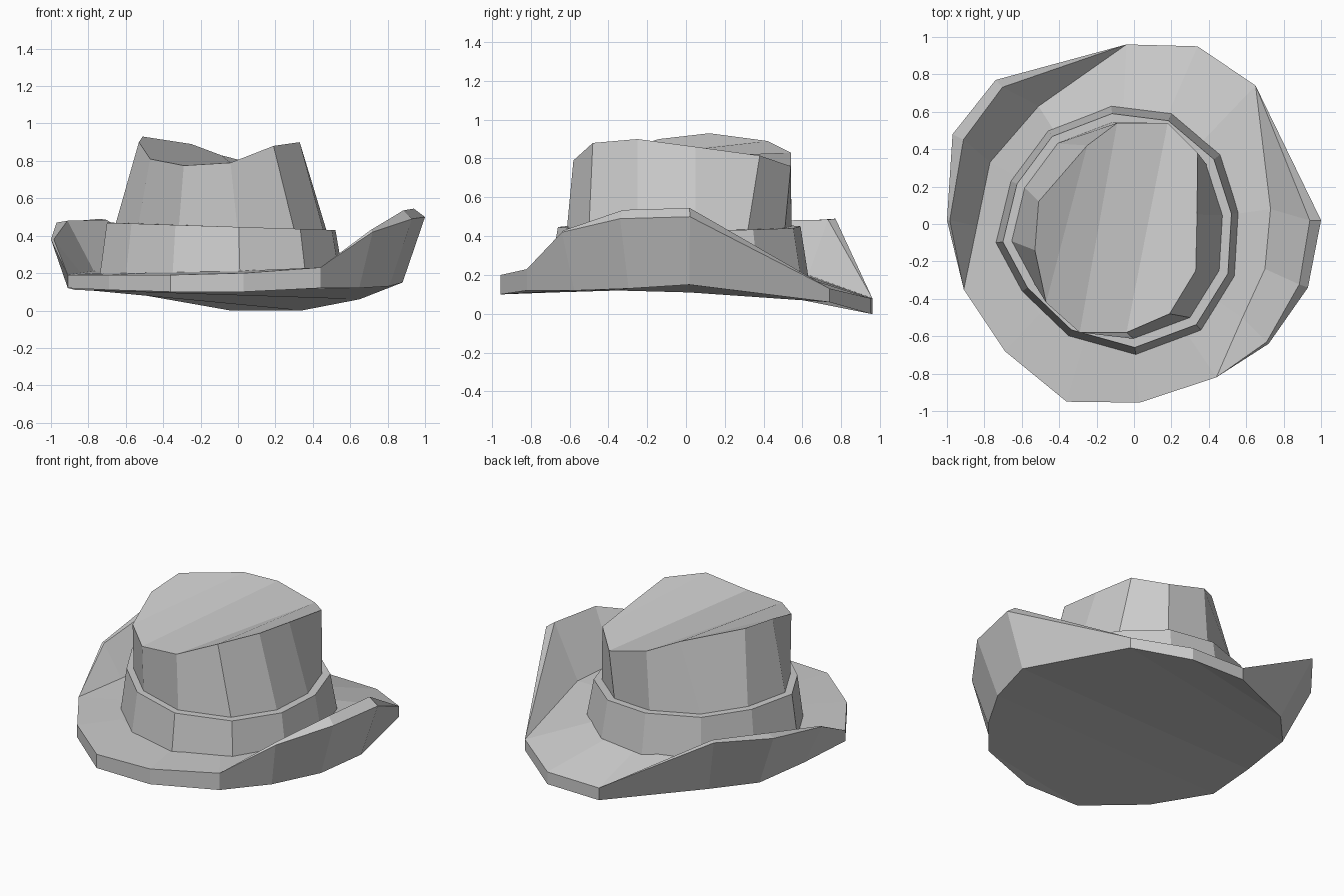
import bpy, bmesh, math
from mathutils import Vector

if "Cube" in bpy.data.objects:
    bpy.data.objects.remove(bpy.data.objects["Cube"])

CX, CY = -0.09, -0.035          # centre of the crown in plan


def loft(name, rings, first_cap, last_cap):
    """Join rings of equal count; caps are strips pairing vertex i with s - i."""
    bm = bmesh.new()
    vs = [[bm.verts.new(p) for p in r] for r in rings]
    n = len(rings[0])
    for a, b in zip(vs, vs[1:]):
        for i in range(n):
            j = (i + 1) % n
            bm.faces.new((a[i], a[j], b[j], b[i]))
    for ring, (start, s) in ((vs[0], first_cap), (vs[-1], last_cap)):
        for k in range(n // 2):
            i = start + k
            idx = [i % n, (i + 1) % n, (s - i - 1) % n, (s - i) % n]
            idx = list(dict.fromkeys(idx))
            if len(idx) > 2:
                f = [ring[q] for q in idx]
                if bm.faces.get(f) is None:
                    bm.faces.new(f)
    bmesh.ops.remove_doubles(bm, verts=bm.verts, dist=0.0005)
    bmesh.ops.recalc_face_normals(bm, faces=bm.faces)
    me = bpy.data.meshes.new(name)
    bm.to_mesh(me)
    bm.free()
    ob = bpy.data.objects.new(name, me)
    bpy.context.collection.objects.link(ob)
    return ob


def inset(ring, s, zfun):
    return [(CX + (x - CX) * s, CY + (y - CY) * s, zfun(x)) for x, y in ring]


# Brim outline, clockwise from the left: x, y, upper z, lower z
edge = [(-1, .02, .38, .11), (-.97, .48, .47, .11), (-.74, .77, .49, .10),
        (-.04, .96, .08, 0), (.34, .95, .08, 0), (.65, .74, .13, .06),
        (1, .02, .50, .15), (.93, -.34, .49, .13), (.72, -.64, .42, .12),
        (.44, -.82, .23, .12), (.03, -.955, .20, .10), (-.36, -.95, .19, .10),
        (-.69, -.68, .19, .11), (-.91, -.35, .19, .12)]
# Curled-up corners: index -> fold x, fold y, fold z, underside scale, rim scale, rim rise
curl = {0: (-.84, -.01, .20, .87, .985, 0), 1: (-.77, .33, .21, .84, .94, .01),
        2: (-.51, .63, .20, .82, .95, -.005), 6: (.73, .08, .24, .88, .94, .045),
        7: (.70, -.24, .24, .87, .95, .045), 8: (.58, -.50, .23, .90, .985, .01)}

under, outer, rim, fold, seat = [], [], [], [], []
for i, (x, y, zt, zb) in enumerate(edge):
    fx, fy, fz, us, rs, rise = curl.get(i, (x, y, zt, 1, 1, 0))
    under.append((x * us, y * us, zb))
    outer.append((x, y, zt))
    rim.append((x * rs, y * rs, zt + rise))
    fold.append((fx, fy, fz))
    d = Vector((fx - CX, fy - CY)).normalized() * 0.61
    seat.append((CX + d.x, CY + d.y, .21 + .02 * d.x))
loft("brim", [under, outer, rim, fold, seat], (3, 6), (3, 6))

# Hat band, twelve sided
band = [(-.74, -.10), (-.66, .23), (-.46, .50), (-.12, .63), (.20, .59), (.46, .37),
        (.56, .06), (.54, -.28), (.36, -.57), (.01, -.70), (-.35, -.60), (-.60, -.36)]
top_z = lambda x: .447 - .03 * x
loft("hat_band", [inset(band, 1, lambda x: .195 + .02 * x),
                  inset(band, .94, top_z),
                  inset(band, .88, top_z)], (1, 1), (1, 1))

# Crown with a creased top
crown_top = [(-.53, -.14, .90), (-.51, .12, .93), (-.25, .42, .89), (-.09, .54, .83),
             (.18, .54, .76), (.34, .38, .815), (.337, .05, .86), (.33, -.25, .90),
             (.19, -.48, .88), (-.04, -.58, .79), (-.29, -.58, .775), (-.47, -.42, .81)]
loft("crown", [inset(band, .87, lambda x: top_z(x) - .01), crown_top], (1, 1), (1, 1))
